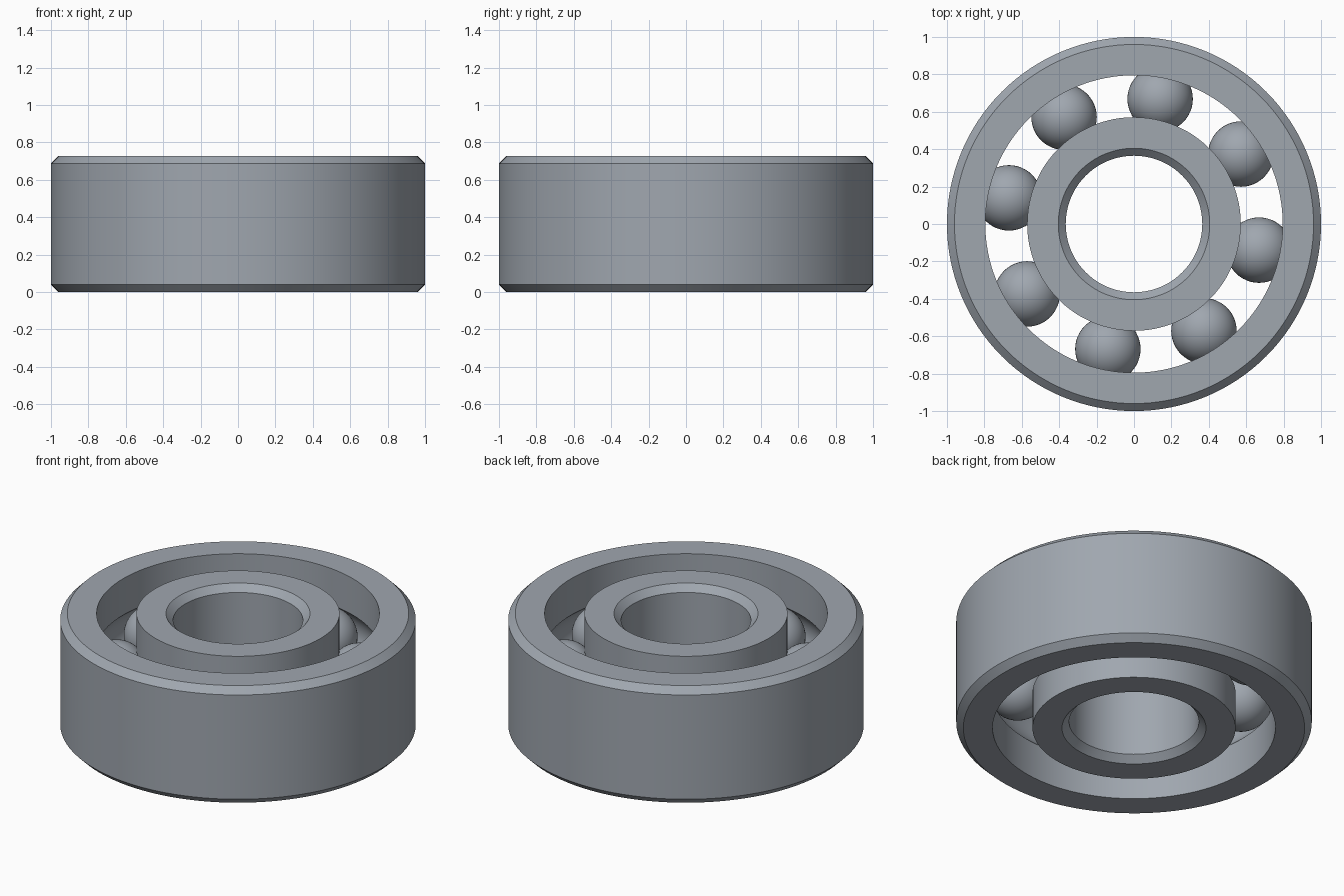
import bpy
import bmesh
from math import sin, cos, acos, radians, tau

cube = bpy.data.objects.get("Cube")
if cube:
    bpy.data.objects.remove(cube, do_unlink=True)

HEIGHT = 0.727
MID = HEIGHT / 2
PITCH = 0.683          # radius of the circle of ball centres
BALL = 0.175
GROOVE = 0.177
CHAMFER = 0.04
BALLS = 8
SEGMENTS = 128

steel = bpy.data.materials.new("steel_grey")
steel.use_nodes = True
colour = (0.35, 0.385, 0.43, 1)
steel.diffuse_color = colour
steel.node_tree.nodes["Principled BSDF"].inputs["Base Color"].default_value = colour


def finish(bm, name, angle):
    bmesh.ops.recalc_face_normals(bm, faces=bm.faces)
    mesh = bpy.data.meshes.new(name)
    bm.to_mesh(mesh)
    bm.free()
    mesh.materials.append(steel)
    obj = bpy.data.objects.new(name, mesh)
    bpy.context.collection.objects.link(obj)
    bpy.ops.object.select_all(action="DESELECT")
    obj.select_set(True)
    bpy.context.view_layer.objects.active = obj
    bpy.ops.object.shade_smooth_by_angle(angle=radians(angle))
    return obj


def race(name, plain, track):
    """Ring with a chamfered plain wall and a ball groove in its track wall."""
    side = 1 if plain > track else -1
    profile = [(track, 0), (plain - side * CHAMFER, 0), (plain, CHAMFER),
               (plain, HEIGHT - CHAMFER), (plain - side * CHAMFER, HEIGHT),
               (track, HEIGHT)]
    # groove arc, from its upper edge to its lower edge
    half = acos(abs(track - PITCH) / GROOVE)
    steps = 16
    for i in range(steps + 1):
        a = half * (1 - 2 * i / steps)
        profile.append((PITCH + side * GROOVE * cos(a), MID + GROOVE * sin(a)))

    bm = bmesh.new()
    rings = []
    for i in range(SEGMENTS):
        a = tau * i / SEGMENTS
        rings.append([bm.verts.new((r * cos(a), r * sin(a), z)) for r, z in profile])
    for i, ring in enumerate(rings):
        after = rings[(i + 1) % SEGMENTS]
        for j in range(len(profile)):
            k = (j + 1) % len(profile)
            bm.faces.new((ring[j], after[j], after[k], ring[k]))
    return finish(bm, name, 30)


race("outer_race", 1.0, 0.795)
race("inner_race", 0.365, 0.571)

# balls spaced evenly between the races
for n in range(BALLS):
    a = radians(-11.8) + tau * n / BALLS
    bm = bmesh.new()
    bmesh.ops.create_uvsphere(bm, u_segments=48, v_segments=24, radius=BALL)
    ball = finish(bm, f"ball_{n + 1}", 60)
    ball.location = (PITCH * cos(a), PITCH * sin(a), MID)
